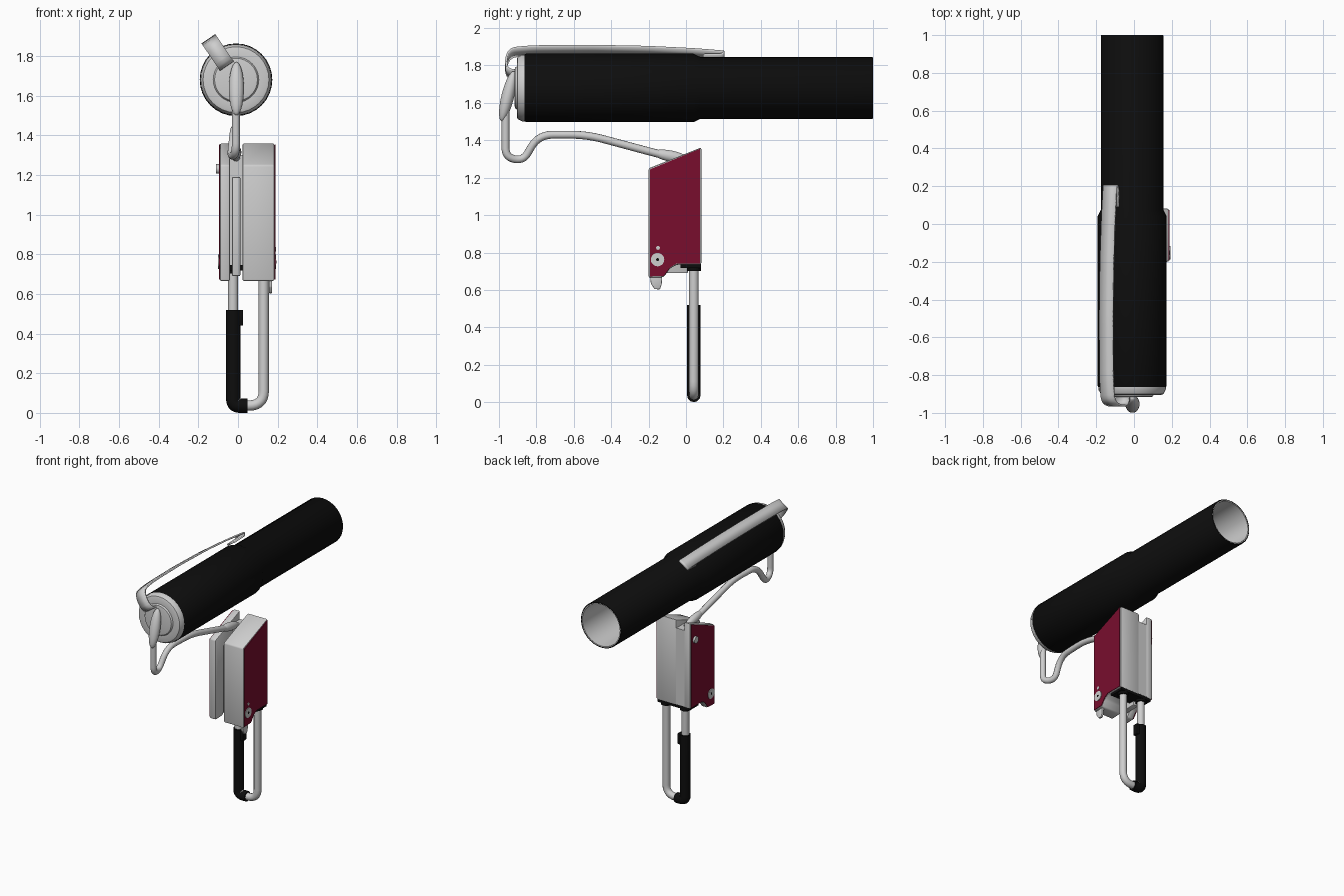
import bpy, bmesh, math
from mathutils import Vector, Matrix

if "Cube" in bpy.data.objects:
    bpy.data.objects.remove(bpy.data.objects["Cube"])


def material(name, rgb):
    m = bpy.data.materials.new(name)
    m.diffuse_color = (*rgb, 1)
    m.use_nodes = True
    m.node_tree.nodes["Principled BSDF"].inputs["Base Color"].default_value = m.diffuse_color
    return m


BLACK = material("black_rubber", (0.004, 0.004, 0.004))
GREY = material("pale_grey_metal", (0.62, 0.62, 0.62))
RED = material("deep_maroon", (0.19, 0.004, 0.027))
CX, CZ = -0.01, 1.68          # tube axis


def finish(name, bm, mat):
    bmesh.ops.remove_doubles(bm, verts=bm.verts, dist=1e-5)
    bmesh.ops.recalc_face_normals(bm, faces=bm.faces)
    me = bpy.data.meshes.new(name)
    bm.to_mesh(me)
    bm.free()
    me.materials.append(mat)
    ob = bpy.data.objects.new(name, me)
    bpy.context.collection.objects.link(ob)
    return ob


def lathe(name, profile, mat, closed=False, n=32):
    """Revolve (radius, y) points around the tube axis."""
    bm = bmesh.new()
    rings = []
    for r, y in profile:
        rings.append([bm.verts.new((CX + r * math.cos(2 * math.pi * i / n), y,
                                    CZ + r * math.sin(2 * math.pi * i / n))) for i in range(n)])
    count = len(rings) if closed else len(rings) - 1
    for k in range(count):
        a, b = rings[k], rings[(k + 1) % len(rings)]
        for i in range(n):
            j = (i + 1) % n
            bm.faces.new((a[i], a[j], b[j], b[i]))
    if not closed:
        bm.faces.new(rings[0])
        bm.faces.new(rings[-1])
    return finish(name, bm, mat)


def prism(name, outline, x0, x1, mat, bevel=0.0):
    """Extrude a (y, z) outline from x0 to x1."""
    bm = bmesh.new()
    f = bm.faces.new([bm.verts.new((x0, y, z)) for y, z in outline])
    ext = bmesh.ops.extrude_face_region(bm, geom=[f])
    vs = [v for v in ext["geom"] if isinstance(v, bmesh.types.BMVert)]
    bmesh.ops.translate(bm, verts=vs, vec=(x1 - x0, 0, 0))
    if bevel:
        bmesh.ops.bevel(bm, geom=bm.edges[:], offset=bevel, segments=2,
                        affect='EDGES', profile=0.5)
    return finish(name, bm, mat)


def box(name, x, y, z, mat, bevel=0.0):
    return prism(name, [(y[0], z[0]), (y[1], z[0]), (y[1], z[1]), (y[0], z[1])],
                 x[0], x[1], mat, bevel)


def disc(name, centre, r, depth, axis, mat, n=20):
    bm = bmesh.new()
    rot = Matrix.Rotation(math.pi / 2, 4, 'Y') if axis == 'x' else Matrix()
    bmesh.ops.create_cone(bm, cap_ends=True, segments=n, radius1=r, radius2=r, depth=depth,
                          matrix=Matrix.Translation(centre) @ rot)
    return finish(name, bm, mat)


def ellipsoid(name, centre, size, tilt, mat):
    bm = bmesh.new()
    mtx = (Matrix.Translation(centre) @ Matrix.Rotation(tilt, 4, 'X')
           @ Matrix.Diagonal((*size, 1)))
    bmesh.ops.create_uvsphere(bm, u_segments=20, v_segments=14, radius=1, matrix=mtx)
    return finish(name, bm, mat)


def rounded(points, radius, steps=7):
    """Replace the inner corners of a path with smooth bends."""
    pts = [Vector(p) for p in points]
    out = [pts[0]]
    for a, b, c in zip(pts, pts[1:], pts[2:]):
        r = min(radius, (a - b).length * 0.49, (c - b).length * 0.49)
        s, e = b + (a - b).normalized() * r, b + (c - b).normalized() * r
        for i in range(steps + 1):
            t = i / steps
            out.append(s * (1 - t) ** 2 + b * 2 * t * (1 - t) + e * t * t)
    return out + [pts[-1]]


def rod(name, points, r, bend, mat):
    cu = bpy.data.curves.new(name, 'CURVE')
    cu.dimensions = '3D'
    cu.bevel_depth, cu.bevel_resolution, cu.use_fill_caps = r, 4, True
    path = rounded(points, bend)
    sp = cu.splines.new('POLY')
    sp.points.add(len(path) - 1)
    for p, co in zip(sp.points, path):
        p.co = (*co, 1)
    cu.materials.append(mat)
    ob = bpy.data.objects.new(name, cu)
    bpy.context.collection.objects.link(ob)
    bpy.ops.object.select_all(action='DESELECT')
    ob.select_set(True)
    bpy.context.view_layer.objects.active = ob
    bpy.ops.object.convert(target='MESH')
    return ob


# Stepped tube sleeve with pale liner and end cap
lathe("tube_sleeve", [(0.158, -0.865), (0.176, -0.868), (0.183, -0.855), (0.183, 0.04),
                      (0.166, 0.075), (0.166, 0.995), (0.163, 1.0), (0.158, 1.0)], BLACK, True)
lathe("tube_liner", [(0.1585, -0.86), (0.1585, 0.999), (0.152, 0.999), (0.152, -0.86)], GREY, True)
lathe("end_cap", [(0.15, -0.84), (0.179, -0.864), (0.178, -0.878), (0.166, -0.9), (0.155, -0.904),
                  (0.115, -0.904), (0.108, -0.914), (0.09, -0.917), (0.001, -0.917)], GREY)

# Sprung pocket clip: a ribbon following a (y, radius) path
clip_path = rounded([(-0.88, 0.088, 0), (-0.955, 0.088, 0), (-0.965, 0.16, 0), (-0.94, 0.228, 0),
                     (-0.82, 0.241, 0), (-0.5, 0.244, 0), (-0.2, 0.237, 0), (0.05, 0.222, 0),
                     (0.205, 0.207, 0), (0.195, 0.19, 0), (0.09, 0.186, 0)], 0.05, 4)
bm = bmesh.new()
rows = []
for y, r, _ in clip_path:
    rows.append([bm.verts.new((CX - 0.56 * r + 0.83 * w, y, CZ + 0.83 * r + 0.56 * w))
                 for w in (-0.042, 0.042)])
for a, b in zip(rows, rows[1:]):
    bm.faces.new((a[0], a[1], b[1], b[0]))
clip = finish("clip", bm, GREY)
sol = clip.modifiers.new("thickness", 'SOLIDIFY')
sol.thickness, sol.offset = 0.011, 0

# Hook lug and bent wire arm
ellipsoid("hook_lug", (-0.008, -0.953, 1.635), (0.038, 0.034, 0.138), -0.24, GREY)
rod("wire_arm", [(-0.01, -0.965, 1.6), (-0.01, -0.965, 1.31), (-0.035, -0.87, 1.29),
                 (-0.02, -0.79, 1.43), (-0.01, -0.53, 1.43), (-0.01, -0.15, 1.328),
                 (-0.01, 0.02, 1.285)], 0.021, 0.09, GREY)
ellipsoid("arm_ferrule", (-0.01, -0.08, 1.315), (0.027, 0.1, 0.03), -0.2, GREY)

# Housing: two shells either side of a slot, joined by a spine
outline = [(-0.2, 0.665), (-0.2, 1.25), (0.082, 1.362), (0.082, 0.735),
           (-0.05, 0.735), (-0.085, 0.715), (-0.12, 0.668)]
inner = [(-0.06 + (y + 0.06) * 0.945, 1.01 + (z - 1.01) * 0.978) for y, z in outline]
prism("left_shell", outline, -0.092, -0.04, GREY, 0.009)
prism("right_shell", outline, 0.022, 0.184, GREY, 0.009)
prism("left_panel", inner, -0.096, -0.091, RED)
prism("right_panel", inner, 0.183, 0.188, RED)
box("spine", (-0.055, 0.04), (0.0, 0.08), (0.74, 1.3), GREY)
box("slot_lever", (-0.03, 0.012), (-0.13, 0.01), (0.69, 1.19), GREY, 0.006)

# Studs, pins and release tab
disc("upper_stud", (-0.1, 0.035, 1.23), 0.024, 0.022, 'x', GREY)
for side, x in (("left", -0.0965), ("right", 0.1885)):
    disc(side + "_rivet", (x, -0.152, 0.762), 0.036, 0.007, 'x', GREY)
    disc(side + "_rivet_eye", (x, -0.152, 0.762), 0.008, 0.009, 'x', BLACK, 10)
disc("index_pin", (0.188, -0.15, 0.825), 0.011, 0.005, 'x', GREY, 8)
prism("release_tab", [(-0.195, 0.7), (-0.188, 0.635), (-0.168, 0.605), (-0.14, 0.602),
                      (-0.13, 0.63), (-0.125, 0.7)], 0.156, 0.172, GREY, 0.004)

# Shackle loop with rubber grip and black collars
SY = 0.042
rod("shackle", [(-0.025, SY, 0.76), (-0.025, SY, 0.037), (0.13, SY, 0.037), (0.13, SY, 0.76)],
    0.026, 0.075, GREY)
rod("shackle_grip", [(-0.024, SY, 0.52), (-0.024, SY, 0.036), (0.047, SY, 0.036)],
    0.036, 0.034, BLACK)
box("grip_catch", (0.0, 0.026), (SY - 0.02, SY + 0.02), (0.44, 0.52), BLACK, 0.004)
box("collar_plate", (-0.08, 0.175), (-0.03, 0.079), (0.718, 0.745), BLACK)
for side, x in (("left", -0.025), ("right", 0.13)):
    disc(side + "_collar", (x, SY, 0.72), 0.037, 0.036, 'z', BLACK)

# Smooth shading with kept sharp edges
for ob in bpy.context.scene.objects:
    ob.select_set(True)
    bpy.context.view_layer.objects.active = ob
bpy.ops.object.shade_smooth_by_angle(angle=math.radians(35))
